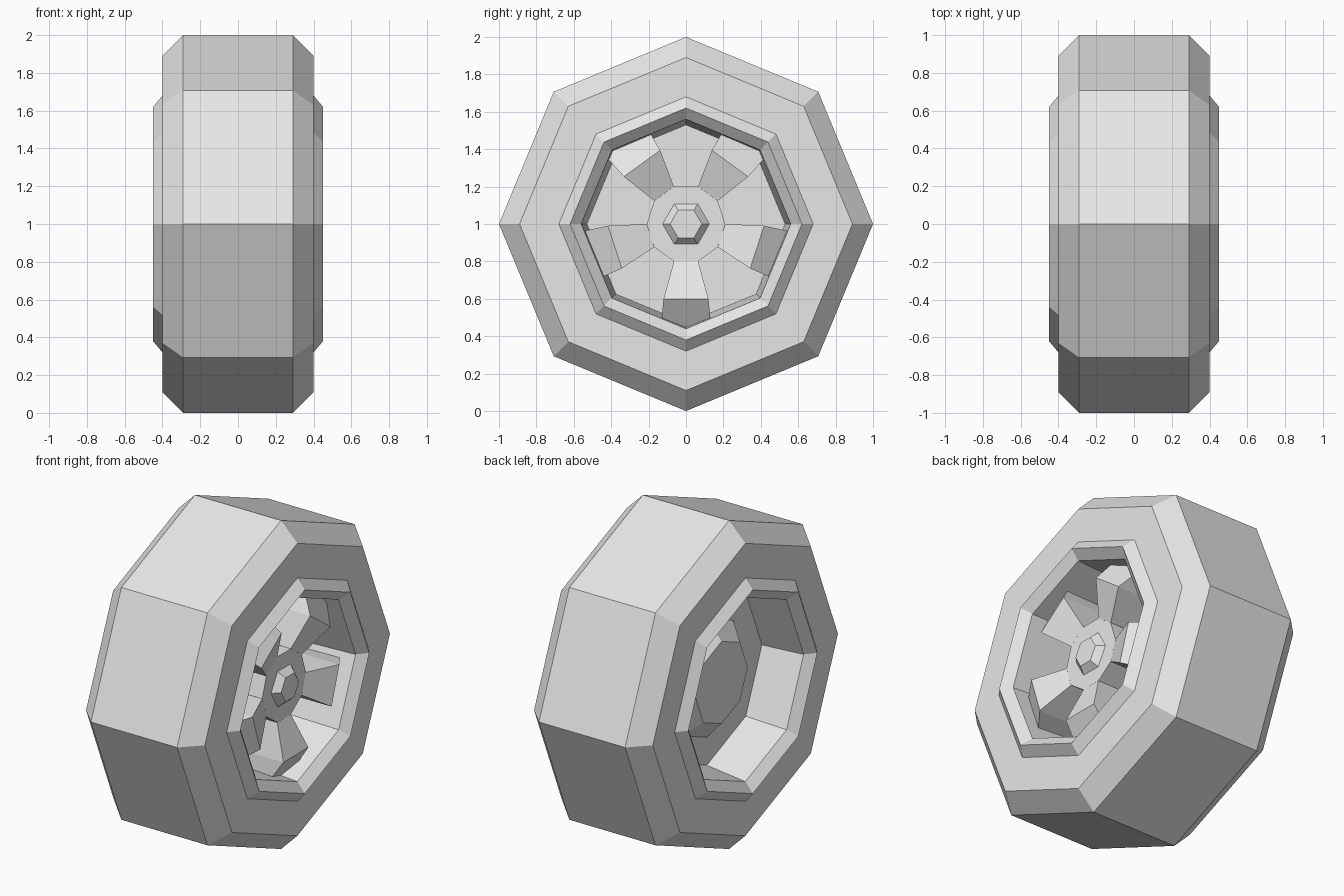
import bpy, bmesh
from math import cos, sin, radians, pi
from mathutils import Matrix, Vector

if "Cube" in bpy.data.objects:
    bpy.data.objects.remove(bpy.data.objects["Cube"], do_unlink=True)

AXLE = Vector((0, 0, 1))

grey = bpy.data.materials.new("plain_grey")
grey.use_nodes = True
colour = (0.8, 0.8, 0.8, 1)
grey.diffuse_color = colour
grey.node_tree.nodes["Principled BSDF"].inputs["Base Color"].default_value = colour


def finish(name, bm):
    """Turn a bmesh built around the axle into a flat shaded object."""
    bmesh.ops.recalc_face_normals(bm, faces=bm.faces[:])
    mesh = bpy.data.meshes.new(name)
    bm.to_mesh(mesh)
    bm.free()
    mesh.materials.append(grey)
    obj = bpy.data.objects.new(name, mesh)
    obj.location = AXLE
    bpy.context.collection.objects.link(obj)
    return obj


def lathe(name, profile, sides, phase=0.0, closed=False):
    """Turn (x, radius) points around the x axis, capped or closed into a ring."""
    bm = bmesh.new()
    rings = []
    for x, r in profile:
        angles = [phase + 2 * pi * i / sides for i in range(sides)]
        rings.append([bm.verts.new((x, r * cos(a), r * sin(a))) for a in angles])
    if closed:
        pairs = zip(rings, rings[1:] + rings[:1])
    else:
        pairs = zip(rings, rings[1:])
        bm.faces.new(rings[0])
        bm.faces.new(rings[-1])
    for a, b in pairs:
        for i in range(sides):
            j = (i + 1) % sides
            bm.faces.new((a[i], a[j], b[j], b[i]))
    return finish(name, bm)


def spoke(name, angle, sections, floor):
    """Solid spoke from (radius, height, half width) sections, pointing along angle."""
    bm = bmesh.new()
    loops = []
    for r, x, w in sections:
        corners = ((floor, r, -w), (floor, r, w), (x, r, w), (x, r, -w))
        loops.append([bm.verts.new(c) for c in corners])
    bm.faces.new(loops[0])
    bm.faces.new(loops[-1])
    for a, b in zip(loops, loops[1:]):
        for i in range(4):
            j = (i + 1) % 4
            bm.faces.new((a[i], a[j], b[j], b[i]))
    bm.transform(Matrix.Rotation(angle, 4, "X"))
    return finish(name, bm)


# Tyre: eight sided ring with bevelled shoulders
lathe("tyre", [(-0.29, 1), (0.29, 1), (0.40, 0.89), (0.40, 0.67),
               (-0.40, 0.67), (-0.40, 0.89)], 8, closed=True)

# Rim: lips on both sides, tapered barrel, centre disc and raised boss at the back
lathe("rim", [(-0.08, 0.53), (0.40, 0.56), (0.45, 0.62), (0.40, 0.68),
              (-0.40, 0.68), (-0.45, 0.62), (-0.40, 0.56), (-0.14, 0.53),
              (-0.14, 0.36), (-0.24, 0.25)], 8)

# Hub with a tapered six sided nut
lathe("hub", [(-0.09, 0.21), (0.31, 0.21)], 10, radians(72))
lathe("hub_nut", [(0.30, 0.125), (0.31, 0.125), (0.35, 0.085)], 6)

# Five spokes that rise to a ridge and drop off into the barrel
for k in range(5):
    spoke(f"spoke_{k + 1}", radians(-90 + 72 * k),
          [(0.2, 0.31, 0.065), (0.4, 0.39, 0.12), (0.55, 0.29, 0.135)], -0.09)
